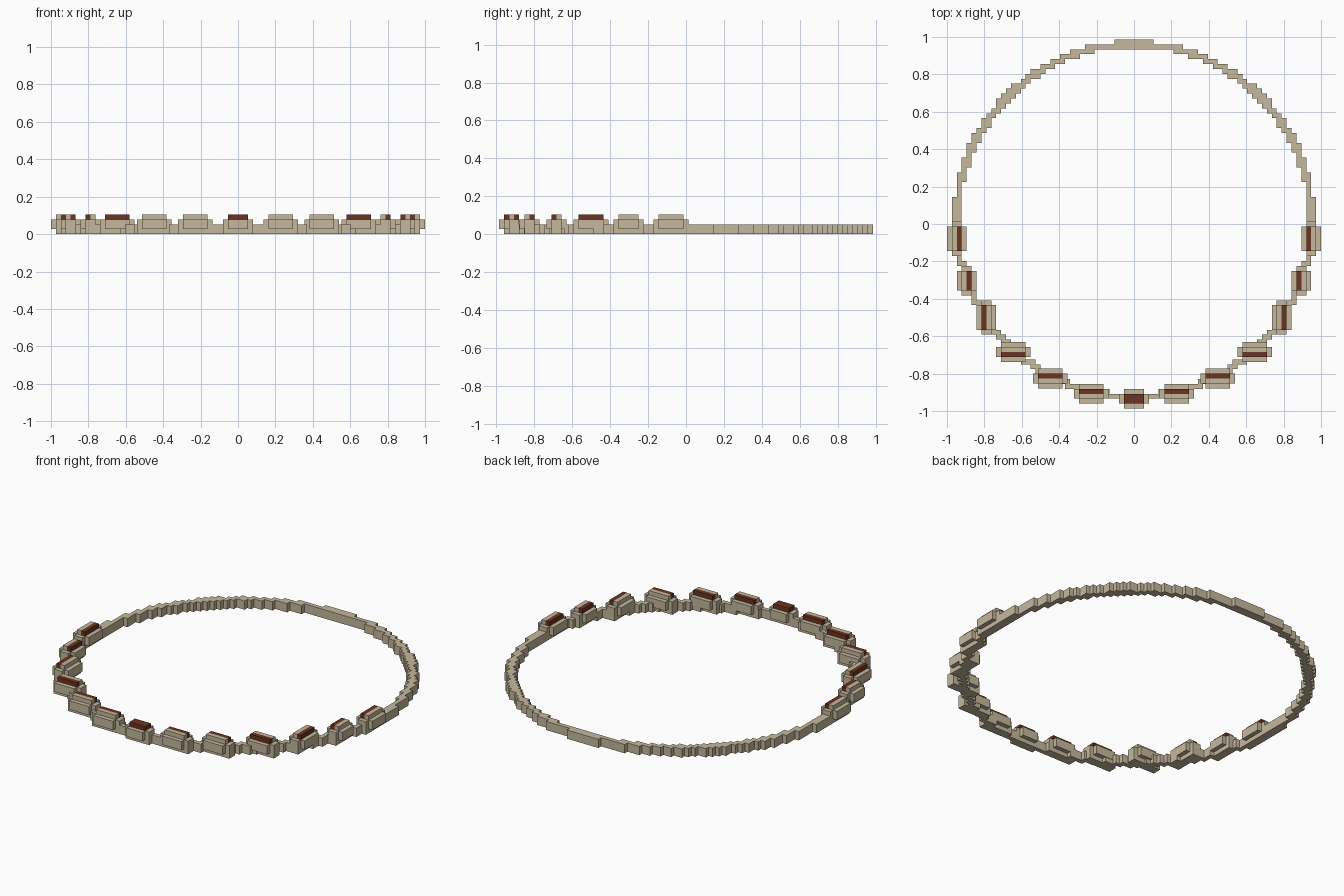
import bpy, bmesh, math
from mathutils import Matrix, Vector

if "Cube" in bpy.data.objects:
    bpy.data.objects.remove(bpy.data.objects["Cube"])

U = 1 / 38  # size of one block


def material(name, rgb):
    m = bpy.data.materials.new(name)
    m.use_nodes = True
    m.diffuse_color = (*rgb, 1)
    m.node_tree.nodes["Principled BSDF"].inputs["Base Color"].default_value = (*rgb, 1)
    return m


stone = material("beige", (0.56, 0.48, 0.34))
jewel = material("red_brown", (0.15, 0.034, 0.015))


def finish(bm, name):
    bmesh.ops.scale(bm, vec=(U, U, U), verts=bm.verts)
    mesh = bpy.data.meshes.new(name)
    bm.to_mesh(mesh)
    bm.free()
    mesh.materials.append(stone)
    mesh.materials.append(jewel)
    ob = bpy.data.objects.new(name, mesh)
    bpy.context.collection.objects.link(ob)
    return ob


def box(bm, x, y, z, mat=0):
    """Box from (low, high) pairs in block units."""
    size = Vector((x[1] - x[0], y[1] - y[0], z[1] - z[0]))
    mid = Vector((sum(x), sum(y), sum(z))) / 2
    made = bmesh.ops.create_cube(bm, size=1, matrix=Matrix.Translation(mid) @ Matrix.Diagonal((*size, 1)))
    for f in {f for v in made["verts"] for f in v.link_faces}:
        f.material_index = mat


# Band: stepped ring of blocks, two blocks tall
RX, RY, CY = 36.1, 35.8, 0.75
bm = bmesh.new()
for i in range(-38, 38):
    for y in range(-37, 38):
        x = i + 0.5
        a = math.atan2((y - CY) / RY, x / RX)
        gap = abs(math.hypot(x / RX, (y - CY) / RY) - 1) * RX
        if gap < 0.5 * (abs(math.cos(a)) + abs(math.sin(a))) + 0.1:
            bm.faces.new([bm.verts.new((x + dx, y + dy, 0))
                          for dx, dy in ((-.5, -.5), (.5, -.5), (.5, .5), (-.5, .5))])
bmesh.ops.remove_doubles(bm, verts=bm.verts, dist=0.01)
top = bmesh.ops.extrude_face_region(bm, geom=bm.faces[:], use_keep_orig=True)
bmesh.ops.translate(bm, vec=(0, 0, 2), verts=[g for g in top["geom"] if isinstance(g, bmesh.types.BMVert)])
bmesh.ops.recalc_face_normals(bm, faces=bm.faces)
finish(bm, "band")


def setting(name, cx, cy, length, along_x, red_side):
    """Stepped setting; red_side picks the red half of the ridge (0 = both)."""
    bm = bmesh.new()

    def part(l, w0, w1, z, mat=0):
        run, across = (-l / 2, l / 2), (w0, w1)
        px, py = (run, across) if along_x else (across, run)
        box(bm, [cx + p for p in px], [cy + p for p in py], z, mat)

    part(length, -2, 2, (1, 3))            # body
    part(length + 2, -1, 1, (0, 3))        # shoulders
    part(length, -1, 0, (3, 4), int(red_side <= 0))   # ridge halves
    part(length, 0, 1, (3, 4), int(red_side >= 0))
    finish(bm, name)


# Settings: centre x, centre y, length, runs along x, red half on the right-hand side
setting("front_setting", 0, -35.5, 4, True, 0)
layout = [
    (8.7, -34.5, 5, True, 1),
    (17, -31.4, 5, True, 1),
    (24.5, -26, 5, True, -1),
    (30, -19, 5, False, 1),
    (34, -11.5, 4, False, -1),
    (36, -3, 5, False, -1),
]
for n, (x, y, length, along, red) in enumerate(layout, 1):
    setting(f"left_setting_{n}", x, y, length, along, red)
    setting(f"right_setting_{n}", -x, y, length, along, red if along else -red)
